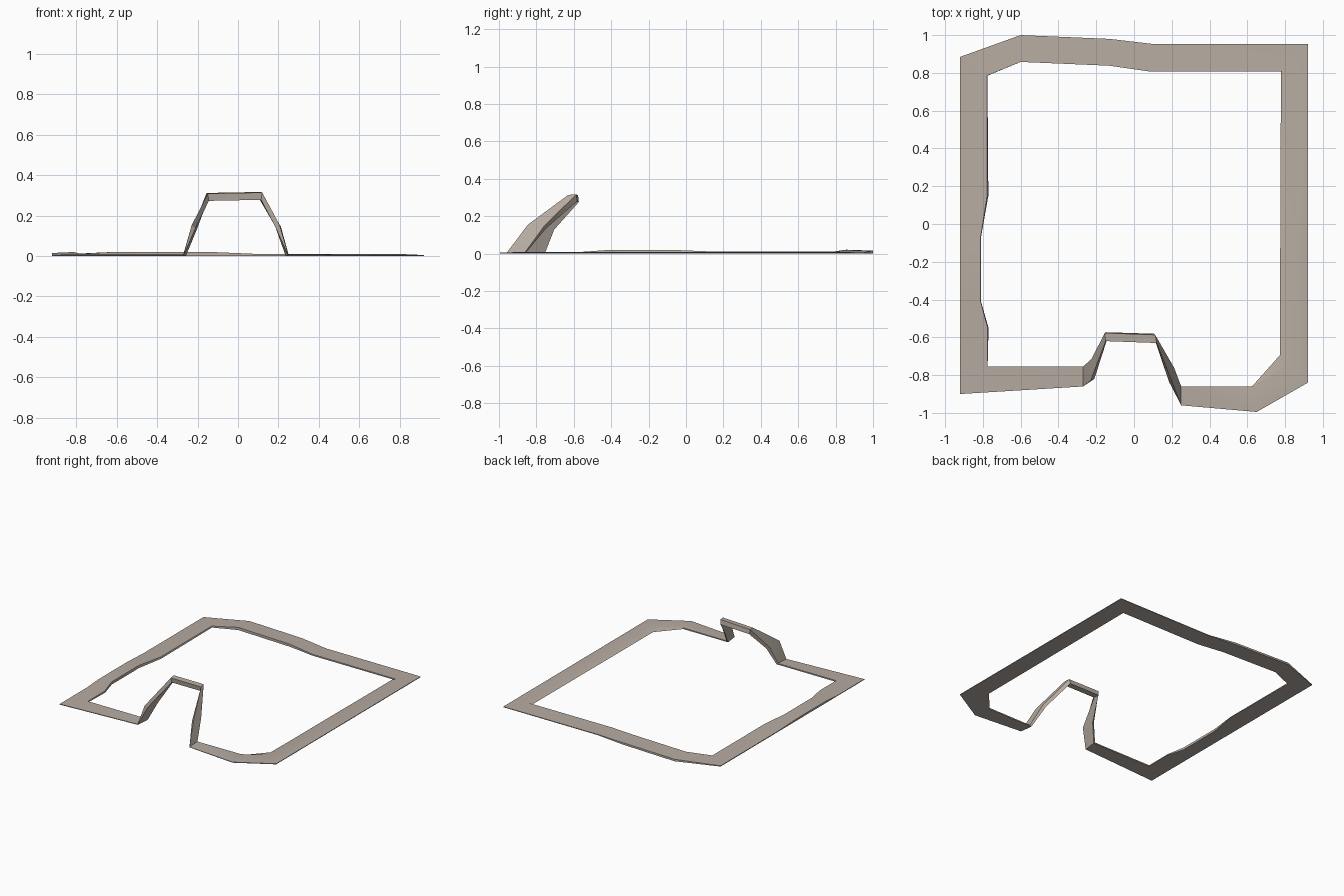
import bpy, bmesh, math

# Flat border: outer x, y, inner x, y, height, bottom shift of the inner edge in x
right_foot = (0.25, -0.96, 0.25, -0.86, 0.008, -0.014)
left_foot = (-0.27, -0.86, -0.27, -0.755, 0.010, 0.012)
BORDER = [
    left_foot,
    (-0.92, -0.90, -0.775, -0.755, 0.010, 0.0),
    (-0.92, -0.56, -0.775, -0.55, 0.010, 0.005),
    (-0.92, -0.42, -0.812, -0.41, 0.020, 0.002),
    (-0.92, -0.07, -0.812, -0.07, 0.020, 0.002),
    (-0.92, 0.15, -0.778, 0.15, 0.011, 0.007),
    (-0.92, 0.885, -0.778, 0.785, 0.011, 0.002),
    (-0.60, 1.00, -0.60, 0.858, 0.021, 0.0),
    (-0.13, 0.98, -0.13, 0.838, 0.020, 0.0),
    (0.10, 0.953, 0.08, 0.808, 0.011, 0.0),
    (0.92, 0.953, 0.81, 0.808, 0.010, -0.032),
    (0.92, -0.84, 0.81, -0.75, 0.010, -0.038),
    (0.65, -0.995, 0.63, -0.86, 0.010, -0.005),
    right_foot,
]
# Raised arch: front x, y, z, back x, y, z, then thickness in x, y, z
ARCH = [
    (0.205, -0.845, 0.155, 0.212, -0.76, 0.145, -0.020, 0.01, -0.012),
    (0.120, -0.630, 0.314, 0.112, -0.587, 0.317, -0.006, 0.006, -0.036),
    (-0.150, -0.620, 0.309, -0.155, -0.577, 0.312, 0.006, 0.004, -0.036),
    (-0.230, -0.830, 0.150, -0.225, -0.715, 0.140, 0.020, 0.01, -0.012),
]


def border_section(ox, oy, ix, iy, h, dx):
    low = 0.055 if abs(dx) > 0.03 and iy < 0 else 0.0
    return [(ox, oy, 0), (ox, oy, h - 0.005), (ix, iy, h), (ix + dx, iy + low, 0)]


def arch_section(ax, ay, az, bx, by, bz, dx, dy, dz):
    return [(ax + dx, ay + dy, az + dz), (ax, ay, az), (bx, by, bz), (bx + dx, by + dy, bz + dz)]


sections = [border_section(*s) for s in BORDER] + [arch_section(*s) for s in ARCH]

# Closed strip swept through all sections
bm = bmesh.new()
rings = [[bm.verts.new(p) for p in s] for s in sections]
for a, b in zip(rings, rings[1:] + rings[:1]):
    for k in range(4):
        j = (k + 1) % 4
        bm.faces.new((a[k], a[j], b[j], b[k]))
bmesh.ops.recalc_face_normals(bm, faces=bm.faces)
mesh = bpy.data.meshes.new("border_strip")
bm.to_mesh(mesh)
bm.free()

strip = bpy.data.objects.new("border_strip", mesh)
bpy.context.collection.objects.link(strip)
stone = bpy.data.materials.new("warm grey stone")
stone.diffuse_color = (0.47, 0.41, 0.36, 1)
mesh.materials.append(stone)

bpy.context.view_layer.objects.active = strip
strip.select_set(True)
bpy.ops.object.shade_smooth_by_angle(angle=math.radians(30))
